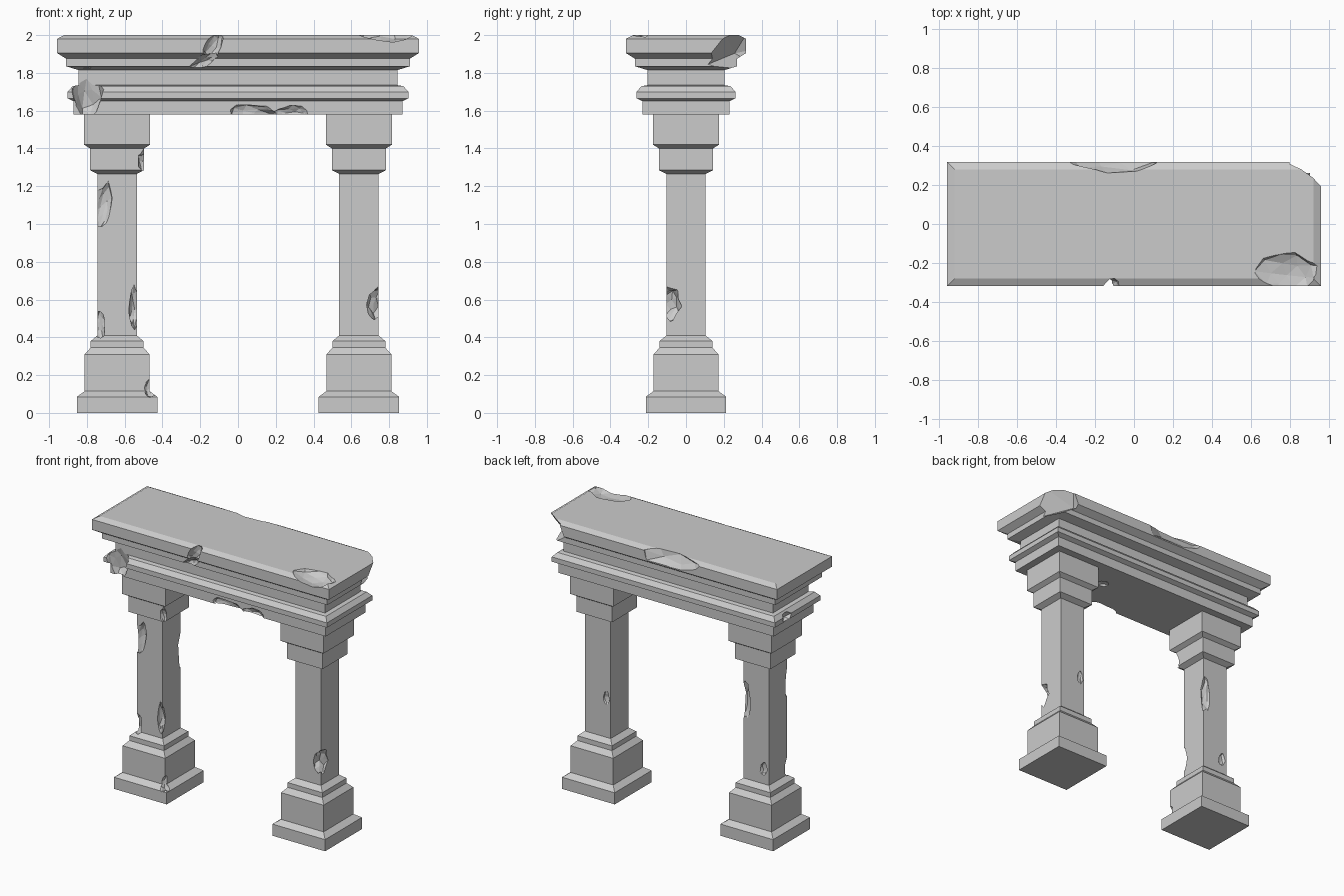
import bpy, bmesh, random
from mathutils import Vector, Euler

random.seed(7)


def new_object(name, bm):
    bmesh.ops.recalc_face_normals(bm, faces=bm.faces)
    mesh = bpy.data.meshes.new(name)
    bm.to_mesh(mesh)
    bm.free()
    obj = bpy.data.objects.new(name, mesh)
    bpy.context.collection.objects.link(obj)
    return obj


def square_moulding(name, profile, cx=0.0, extra_x=0.0):
    """Sweep a (half width, height) profile round a rectangle."""
    bm = bmesh.new()
    rings = [[bm.verts.new((cx + sx * (r + extra_x), sy * r, z))
              for sx, sy in ((-1, -1), (1, -1), (1, 1), (-1, 1))]
             for r, z in profile]
    for a, b in zip(rings, rings[1:]):
        for i in range(4):
            j = (i + 1) % 4
            bm.faces.new((a[i], a[j], b[j], b[i]))
    bm.faces.new(rings[0])
    bm.faces.new(rings[-1])
    return new_object(name, bm)


def chip(obj, loc, size, tilt=0.0, detail=2):
    """Break a jagged piece out of obj; tilt turns it in the front plane."""
    bm = bmesh.new()
    bmesh.ops.create_icosphere(bm, subdivisions=detail, radius=1)
    turn = Euler((0, tilt, 0)).to_matrix()
    spin = Euler([random.uniform(0, 3) for _ in range(3)]).to_matrix()
    for v in bm.verts:
        p = spin @ v.co * random.uniform(0.78, 1.15)
        v.co = turn @ Vector([p[i] * size[i] for i in range(3)]) + Vector(loc)
    cutter = new_object("chip_cutter", bm)
    cutter.hide_render = True
    mod = obj.modifiers.new("chip", 'BOOLEAN')
    mod.operation = 'DIFFERENCE'
    mod.solver = 'EXACT'
    mod.object = cutter
    bpy.context.view_layer.objects.active = obj
    bpy.ops.object.modifier_apply(modifier=mod.name)
    bpy.data.objects.remove(cutter)


# Columns: plinth, shaft and stepped capital
column = [(.213, 0), (.213, .085), (.172, .115), (.172, .31), (.14, .345),
          (.14, .38), (.104, .41), (.104, 1.265), (.143, 1.285),
          (.143, 1.40), (.175, 1.42), (.175, 1.582)]
left = square_moulding("left_column", column, -.64)
right = square_moulding("right_column", column, .64)

# Entablature: stacked mouldings
beam = [(.23, 1.58), (.23, 1.65), (.262, 1.665), (.262, 1.70), (.235, 1.73),
        (.205, 1.735), (.205, 1.815), (.27, 1.835), (.27, 1.875),
        (.318, 1.905), (.318, 1.98), (.28, 2.0)]
top = square_moulding("entablature", beam, 0, .64)

# Broken cornice: back right corner, back notches
chip(top, (1.13, .49, 1.90), (.40, .40, .30))
chip(top, (-.10, .38, 1.98), (.27, .11, .10))
chip(top, (-.20, .19, 2.02), (.07, .19, .09))
chip(top, (-.73, .33, 1.99), (.05, .03, .04), 0, 1)
chip(top, (.20, .07, 2.01), (.06, .07, .04), 0, 1)
# Broken cornice: front left corner, crack, front right crumbling
chip(top, (-.75, -.33, 1.96), (.12, .10, .08))
chip(top, (-.13, -.32, 1.95), (.045, .05, .10), .5)
chip(top, (-.20, -.29, 1.85), (.10, .05, .035), -.5)
for p, s in (((.47, -.32, 2.0), (.14, .07, .04)),
             ((.62, -.20, 2.02), (.13, .18, .05)),
             ((.80, -.26, 2.01), (.17, .13, .06)),
             ((.90, -.31, 1.96), (.09, .05, .06))):
    chip(top, p, s)
chip(top, (.45, -.28, 1.83), (.06, .04, .025), 0, 1)
# Lower mouldings and soffit
chip(top, (.08, -.24, 1.59), (.14, .05, .045))
chip(top, (.28, -.24, 1.59), (.09, .04, .04))
chip(top, (-.25, .25, 1.66), (.10, .06, .05))
chip(top, (.40, .27, 1.69), (.05, .04, .04), 0, 1)
chip(top, (-.90, .12, 1.69), (.04, .06, .04), 0, 1)
chip(top, (.30, .02, 1.58), (.05, .04, .02), 0, 1)
chip(top, (-.20, .06, 1.58), (.04, .05, .02), 0, 1)
chip(top, (-.80, -.26, 1.68), (.085, .08, .15), -.15)

# Left column damage
for p, s, t in (((-.76, -.18, 1.51), (.06, .035, .09), 0),
                ((-.50, -.14, 1.33), (.03, .03, .06), 0),
                ((-.72, -.105, 1.09), (.05, .03, .13), .2),
                ((-.55, -.105, .55), (.03, .04, .12), 0),
                ((-.73, -.105, .46), (.03, .03, .08), 0),
                ((-.71, -.165, .34), (.11, .045, .055), 0),
                ((-.80, -.16, .27), (.04, .04, .06), 0),
                ((-.46, -.19, .13), (.045, .05, .06), 0),
                ((-.55, .105, .98), (.04, .035, .15), 0),
                ((-.70, .105, .52), (.03, .02, .05), 0)):
    chip(left, p, s, t)

# Right column damage, with a long ragged edge on the shaft
for i in range(5):
    chip(right, (.735 - .01 * (i % 2), -.085, .58 + .13 * i),
         (.055, .06 + .02 * (i % 2), .09))
for p, s, t in (((.58, -.178, 1.50), (.11, .025, .035), .1),
                ((.82, .0, 1.50), (.025, .08, .05), 0),
                ((.54, -.145, 1.31), (.055, .03, .045), .5),
                ((.77, -.165, .31), (.06, .05, .08), 0),
                ((.75, .105, .50), (.035, .03, .10), 0),
                ((.78, -.21, .0), (.13, .04, .055), -.2),
                ((.64, .107, 1.05), (.03, .03, .11), 0),
                ((.57, .107, .70), (.025, .02, .05), 0),
                ((.45, .20, .11), (.05, .05, .07), 0)):
    chip(right, p, s, t)
